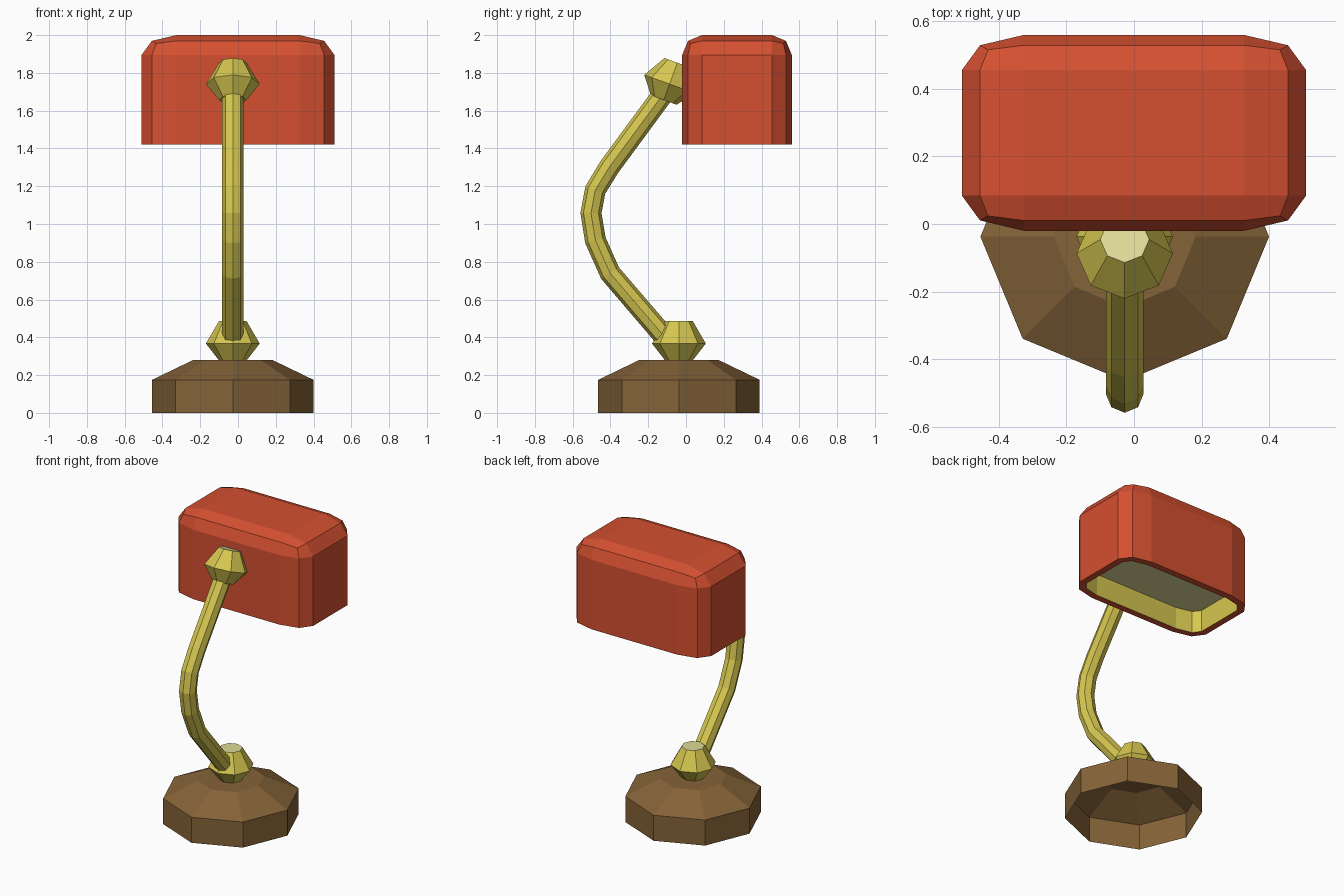
import bpy, bmesh, math
from mathutils import Vector, Matrix

if "Cube" in bpy.data.objects:
    bpy.data.objects.remove(bpy.data.objects["Cube"])

CX, CY = -0.0275, -0.0375   # axis of the base and arm


def mat(name, rgb):
    m = bpy.data.materials.new(name)
    m.diffuse_color = (*rgb, 1)
    m.use_nodes = True
    m.node_tree.nodes["Principled BSDF"].inputs["Base Color"].default_value = m.diffuse_color
    return m


RED = mat("shade red", (0.66, 0.08, 0.03))
YELLOW = mat("brass yellow", (0.67, 0.57, 0.08))
PALE = mat("pale yellow", (0.74, 0.70, 0.31))
BROWN = mat("wood brown", (0.235, 0.125, 0.040))


def finish(name, bm, mats, normals=True):
    if normals:
        bmesh.ops.recalc_face_normals(bm, faces=bm.faces)
    me = bpy.data.meshes.new(name)
    bm.to_mesh(me)
    bm.free()
    for m in mats:
        me.materials.append(m)
    ob = bpy.data.objects.new(name, me)
    bpy.context.collection.objects.link(ob)
    return ob


def loft(rings, cap_start=True, cap_end=True, cap_mat=0):
    """Skin a list of octagonal rings of points."""
    bm = bmesh.new()
    vs = [[bm.verts.new(p) for p in r] for r in rings]
    for a, b in zip(vs, vs[1:]):
        n = len(a)
        for i in range(n):
            j = (i + 1) % n
            bm.faces.new((a[i], a[j], b[j], b[i]))
    if cap_start:
        bm.faces.new(vs[0][::-1]).material_index = cap_mat
    if cap_end:
        bm.faces.new(vs[-1]).material_index = cap_mat
    return bm


def ring(center, r, u=Vector((1, 0, 0)), v=Vector((0, 1, 0)), n=8):
    return [Vector(center) + r * (math.cos(2 * math.pi * i / n) * u + math.sin(2 * math.pi * i / n) * v)
            for i in range(n)]


# Base: octagonal foot, open underneath
bm = loft([ring((CX, CY, z), r) for r, z in ((0.4275, 0), (0.4275, 0.175), (0.21, 0.28))],
          cap_start=False)
finish("base", bm, [BROWN], normals=False)


# Joints: octagonal double cones with pale ends
def joint(name, center, tilt):
    prof = ((0.0725, -0.09), (0.1425, 0), (0.0725, 0.12))
    bm = loft([ring((0, 0, z), r) for r, z in prof], cap_mat=1)
    bm.transform(Matrix.Translation(center) @ Matrix.Rotation(-math.radians(tilt), 4, 'X'))
    finish(name, bm, [YELLOW, PALE])


joint("lower_joint", (CX, CY, 0.367), 0)
joint("upper_joint", (CX, -0.087, 1.741), 20)

# Arm: octagonal tube swept along a bent path (y, z)
path = [Vector((CX, y, z)) for y, z in (
    (-0.115, 0.405), (-0.402, 0.74), (-0.48, 0.915), (-0.503, 1.058),
    (-0.48, 1.18), (-0.407, 1.30), (-0.12, 1.69))]
X = Vector((1, 0, 0))
rings = []
for i, p in enumerate(path):
    d0 = (p - path[max(i - 1, 0)]).normalized()
    d1 = (path[min(i + 1, len(path) - 1)] - p).normalized()
    rings.append(ring(p, 0.056, X, (d0 + d1).normalized().cross(X)))
finish("arm", loft(rings), [YELLOW])

# Shade: rounded box with sharp, open lower rim and a lit recess
bm = bmesh.new()
bmesh.ops.create_cube(bm, size=2)
edges = [e for e in bm.edges if max(v.co.z for v in e.verts) > 0]
bmesh.ops.bevel(bm, geom=edges, offset=0.36, offset_type='OFFSET', segments=2,
                profile=0.5, affect='EDGES', clamp_overlap=True)
bm.transform(Matrix.Translation((0, 0.27, 1.71)) @ Matrix.Diagonal((0.51, 0.29, 0.29, 1)))
bmesh.ops.recalc_face_normals(bm, faces=bm.faces)
floor = min(bm.faces, key=lambda f: f.calc_center_median().z)
bmesh.ops.inset_region(bm, faces=[floor], thickness=0.045, use_even_offset=True)
res = bmesh.ops.inset_region(bm, faces=[floor], thickness=0.0001, use_even_offset=True)
for f in res["faces"]:
    f.material_index = 1
for v in floor.verts:
    v.co.z += 0.15
floor.material_index = 2
finish("shade", bm, [RED, YELLOW, PALE], normals=False)
